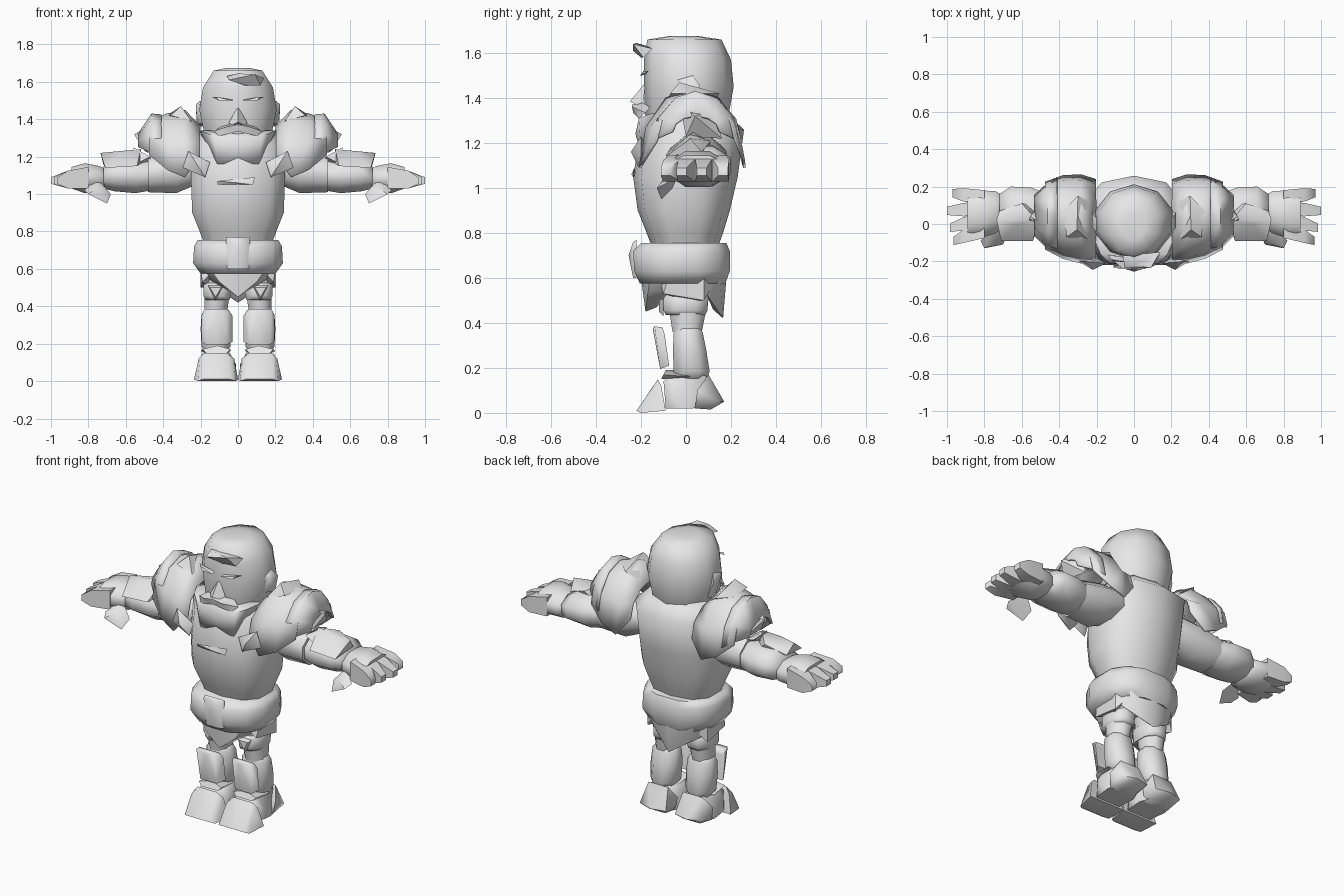
import bpy, bmesh, math

grey = bpy.data.materials.new("plain_grey")
grey.diffuse_color = (0.8, 0.8, 0.8, 1)


def finish(name, bm, mirror, angle):
    """Smooth all but sharp edges, and mirror paired parts across x."""
    bmesh.ops.recalc_face_normals(bm, faces=bm.faces)
    for f in bm.faces:
        f.smooth = True
    for e in bm.edges:
        e.smooth = e.calc_face_angle(0) < math.radians(angle)
    me = bpy.data.meshes.new(name)
    bm.to_mesh(me)
    bm.free()
    me.materials.append(grey)
    ob = bpy.data.objects.new(name, me)
    bpy.context.collection.objects.link(ob)
    if mirror:
        mod = ob.modifiers.new("mirror", 'MIRROR')
        mod.use_mirror_merge = False
    return ob


def loft(name, axis, sections, n=10, power=1.0, mirror=False, angle=65):
    """Rings along an axis; each section is (t, a_min, a_max, b_min, b_max)."""
    bm = bmesh.new()
    rings = []
    for t, a0, a1, b0, b1 in sections:
        ring = []
        for i in range(n):
            w = 2 * math.pi * (i + 0.5) / n
            c, s = math.cos(w) / math.cos(math.pi / n), math.sin(w)
            if n % 4 == 0:
                s /= math.cos(math.pi / n)
            c = math.copysign(min(1, abs(c)) ** power, c)
            s = math.copysign(min(1, abs(s)) ** power, s)
            a = (a0 + a1) / 2 + c * (a1 - a0) / 2
            b = (b0 + b1) / 2 + s * (b1 - b0) / 2
            co = {'x': (t, a, b), 'y': (a, t, b), 'z': (a, b, t)}[axis]
            ring.append(bm.verts.new(co))
        rings.append(ring)
    for r, q in zip(rings, rings[1:]):
        for i in range(n):
            j = (i + 1) % n
            bm.faces.new((r[i], r[j], q[j], q[i]))
    bm.faces.new(rings[0])
    bm.faces.new(rings[-1])
    return finish(name, bm, mirror, angle)


def arch(name, sections, n=7, angle=50):
    """Thin arched shell over the arm; each section is (x, y0, y1, z_base, z_top)."""
    bm = bmesh.new()
    rows = []
    for x, y0, y1, z0, z1 in sections:
        row = []
        for i in range(n):
            w = math.pi * i / (n - 1)
            row.append(bm.verts.new((x, (y0 + y1) / 2 - math.cos(w) * (y1 - y0) / 2,
                                     z0 + (z1 - z0) * math.sin(w))))
        rows.append(row)
    for r, q in zip(rows, rows[1:]):
        for i in range(n - 1):
            bm.faces.new((r[i], r[i + 1], q[i + 1], q[i]))
    ob = finish(name, bm, True, angle)
    mod = ob.modifiers.new("thickness", 'SOLIDIFY')
    mod.thickness = 0.012
    mod.offset = 0


def hull(name, points, mirror=False, angle=50):
    """Faceted chunk wrapped around a few corner points."""
    bm = bmesh.new()
    for p in points:
        bm.verts.new(p)
    res = bmesh.ops.convex_hull(bm, input=bm.verts)
    loose = [v for v in res["geom_interior"] if isinstance(v, bmesh.types.BMVert)]
    bmesh.ops.delete(bm, geom=loose, context='VERTS')
    return finish(name, bm, mirror, angle)


def both(points):
    """Points plus their reflections across x."""
    return [(s * x, y, z) for x, y, z in points for s in ((1, -1) if x else (1,))]


# torso, with broad flat upper back
loft("torso", 'z', [(.68, -.16, .16, -.13, .12), (.80, -.205, .205, -.175, .165),
                    (.90, -.245, .245, -.215, .195), (1.05, -.25, .25, -.235, .23),
                    (1.26, -.255, .255, -.2, .258), (1.34, -.18, .18, -.13, .17)],
     n=10, power=.8)
hull("chest_scar", [(-.11, -.225, 1.05), (-.11, -.235, 1.07), (.09, -.23, 1.09),
                    (.08, -.235, 1.05), (0, -.243, 1.06), (0, -.225, 1.07)])

# head, beard and face
loft("head", 'z', [(1.2, -.12, .12, -.15, .13), (1.3, -.175, .175, -.18, .185),
                   (1.45, -.207, .207, -.187, .212), (1.57, -.187, .187, -.187, .2),
                   (1.66, -.13, .13, -.172, .158), (1.675, -.06, .06, -.08, .06)],
     n=10, angle=75)
hull("beard", both([(.11, -.2, 1.16), (.1, -.08, 1.16), (.205, -.1, 1.34), (.18, -.16, 1.33),
                    (.13, -.21, 1.31), (0, -.225, 1.24), (.2, 0, 1.32)]), angle=65)
hull("nose", both([(0, -.18, 1.47), (.05, -.19, 1.38), (.03, -.22, 1.37), (0, -.25, 1.385)]))
hull("moustache_half", [(0, -.24, 1.37), (0, -.2, 1.385), (.06, -.24, 1.36), (.13, -.18, 1.335),
                        (.1, -.21, 1.31), (0, -.235, 1.335), (.09, -.16, 1.36)], True)
hull("eyebrow", [(.03, -.18, 1.505), (.03, -.205, 1.5), (.14, -.165, 1.52),
                 (.12, -.19, 1.52), (.1, -.2, 1.50)], True)
hull("ear", [(.19, -.05, 1.48), (.225, -.02, 1.48), (.2, .03, 1.5), (.225, .06, 1.46),
             (.22, .04, 1.37), (.19, .07, 1.36), (.19, -.03, 1.38)], True)
hull("hair_tuft", [(-.06, -.17, 1.63), (-.05, -.235, 1.61), (.0, -.22, 1.645), (.09, -.235, 1.64),
                   (.14, -.15, 1.62), (.12, -.19, 1.58), (.04, -.2, 1.58)])

# arms
loft("upper_arm", 'x', [(.2, -.06, .16, 1.06, 1.24), (.33, -.08, .18, 1.005, 1.23),
                        (.48, -.07, .17, 1.01, 1.2)], n=8, mirror=True)
loft("forearm", 'x', [(.46, -.05, .16, 1.02, 1.18), (.55, -.07, .195, 1.005, 1.19),
                      (.66, -.07, .2, 1.015, 1.185), (.72, -.045, .16, 1.03, 1.15)],
     n=8, mirror=True)
loft("palm", 'x', [(.68, -.01, .14, 1.04, 1.12), (.74, -.05, .175, 1.01, 1.15),
                   (.82, -.075, .18, 1.005, 1.165), (.89, -.085, .18, 1.03, 1.145)],
     n=8, mirror=True)
# broad fingers fan out from the palm
for i, (tip_x, tip_y) in enumerate([(.965, -.09), (.985, -.02), (1.0, .07), (.97, .165)]):
    base_y = -.04 + .062 * i
    pts = [(.8, base_y + d, z) for d in (-.035, .035) for z in (1.03, 1.145)]
    pts += [(.91, (base_y + tip_y) / 2 + d, z) for d in (-.036, .036) for z in (1.03, 1.125)]
    pts += [(tip_x, tip_y + d, z) for d in (-.022, .022) for z in (1.055, 1.09)]
    hull(f"finger_{i + 1}", pts, True, 60)
hull("thumb", [(.68, -.06, 1.0), (.74, -.03, 1.07), (.77, -.04, 1.07), (.82, -.09, 1.02),
               (.80, -.13, 1.0), (.70, -.11, .95), (.74, -.1, 1.04)], True)

# forearm armour plates
hull("bracer_plate", [(.52, .02, 1.24), (.51, .0, 1.17), (.54, -.09, 1.15), (.71, -.09, 1.14),
                      (.735, .02, 1.22), (.72, .07, 1.16), (.6, .11, 1.21), (.55, .1, 1.16),
                      (.63, 0, 1.225)], True)
hull("bracer_spike", [(.47, -.03, 1.2), (.47, .1, 1.2), (.52, .1, 1.21), (.56, .03, 1.25),
                      (.55, -.04, 1.16), (.46, .04, 1.16)], True)

# shoulder armour
arch("shoulder_guard", [(.205, -.185, .235, 1.19, 1.36), (.285, -.205, .26, 1.09, 1.445),
                        (.38, -.18, .255, 1.13, 1.425), (.475, -.13, .22, 1.21, 1.385)])
arch("shoulder_rim", [(.41, -.15, .245, 1.19, 1.42), (.46, -.13, .215, 1.22, 1.425),
                      (.53, -.06, .15, 1.25, 1.32)])
hull("shoulder_spike", [(.25, -.08, 1.39), (.305, -.03, 1.47), (.36, -.07, 1.42), (.38, .07, 1.42),
                        (.24, .12, 1.38), (.3, .15, 1.42)], True)
hull("shoulder_outer_spike", [(.44, -.03, 1.38), (.47, .12, 1.35), (.555, .04, 1.32),
                              (.5, .0, 1.23), (.48, .16, 1.22)], True)
hull("shoulder_stone", [(.15, -.21, 1.17), (.175, -.21, 1.09), (.295, -.2, 1.14), (.265, -.2, 1.23),
                        (.22, -.245, 1.16), (.22, -.17, 1.16)], True)

# belt and waist cloth
loft("belt", 'z', [(.575, -.2, .2, -.205, .175), (.63, -.24, .24, -.23, .195),
                   (.72, -.235, .235, -.235, .195), (.755, -.215, .215, -.2, .18)],
     n=12, power=.8)
hull("buckle", both([(.065, -.22, .77), (.065, -.235, .76), (.06, -.22, .6), (.045, -.235, .6),
                     (0, -.255, .7)]))
hull("front_cloth", both([(.18, -.09, .6), (.15, -.16, .6), (0, -.2, .6), (.1, -.17, .53),
                          (0, -.18, .45), (0, -.13, .47), (.18, -.06, .56)]))
hull("back_cloth", both([(.19, .06, .6), (.15, .15, .6), (0, .18, .6), (.17, .09, .53),
                         (0, .165, .42), (0, .12, .46)]))
hull("hip_flap", [(.12, -.12, .6), (.2, -.08, .6), (.2, .08, .6), (.12, .14, .6),
                  (.19, -.1, .53), (.2, .08, .5), (.14, .0, .5)], True)

# legs
loft("thigh", 'z', [(.36, .06, .18, -.06, .07), (.46, .045, .18, -.075, .09),
                    (.6, .03, .19, -.1, .1)], n=8, mirror=True)
loft("thigh_band", 'z', [(.435, .045, .175, -.09, .085), (.455, .04, .185, -.1, .095),
                         (.51, .035, .185, -.1, .1), (.525, .05, .175, -.09, .09)],
     n=8, power=.8, mirror=True)
hull("thigh_buckle", [(.08, -.1, .51), (.16, -.1, .51), (.12, -.1, .43), (.09, -.12, .5),
                      (.15, -.12, .5), (.12, -.12, .45)], True)
loft("calf", 'z', [(.14, .07, .17, -.04, .09), (.185, .04, .195, -.055, .105),
                   (.28, .035, .2, -.058, .09), (.355, .04, .195, -.055, .075),
                   (.39, .065, .17, -.045, .06)], n=8, power=.9, mirror=True)
hull("shin_plate", [(.03, -.075, .21), (.195, -.075, .21), (.06, -.115, .195), (.17, -.115, .195),
                    (.03, -.095, .35), (.195, -.095, .35), (.06, -.14, .385), (.18, -.14, .385),
                    (.05, -.105, .38), (.18, -.105, .38), (.11, -.148, .375)], True, 65)

# boots
hull("boot", [(.03, -.09, .02), (.19, -.09, .02), (.02, .02, .02), (.205, .02, .02),
              (.06, .12, .025), (.17, .12, .025), (.05, -.1, .14), (.18, -.1, .14),
              (.06, -.06, .17), (.17, -.06, .17), (.06, .09, .165), (.17, .09, .165),
              (.01, -.05, .09), (.215, -.05, .09), (.11, .145, .06)], True, 60)
hull("toe_cap", [(.01, -.2, 0), (.215, -.2, 0), (.04, -.22, .01), (.19, -.22, .01),
                 (.0, -.09, .01), (.235, -.09, .01), (.025, -.15, .11), (.205, -.15, .11),
                 (.06, -.125, .15), (.18, -.125, .15), (.02, -.11, .12), (.21, -.11, .12)],
     True, 60)
hull("heel_guard", [(.04, .04, .02), (.2, .04, .02), (.06, .11, .015), (.17, .11, .015),
                    (.03, .15, .05), (.21, .14, .05), (.12, .17, .05), (.05, .1, .17),
                    (.18, .1, .17), (.02, .05, .1), (.215, .05, .1)], True, 60)
hull("ankle_strap", [(.04, -.1, .17), (.19, -.1, .17), (.11, -.09, .19), (.04, .02, .16),
                     (.2, .02, .16), (.11, -.03, .19), (.06, -.11, .15), (.17, -.11, .15)], True)
